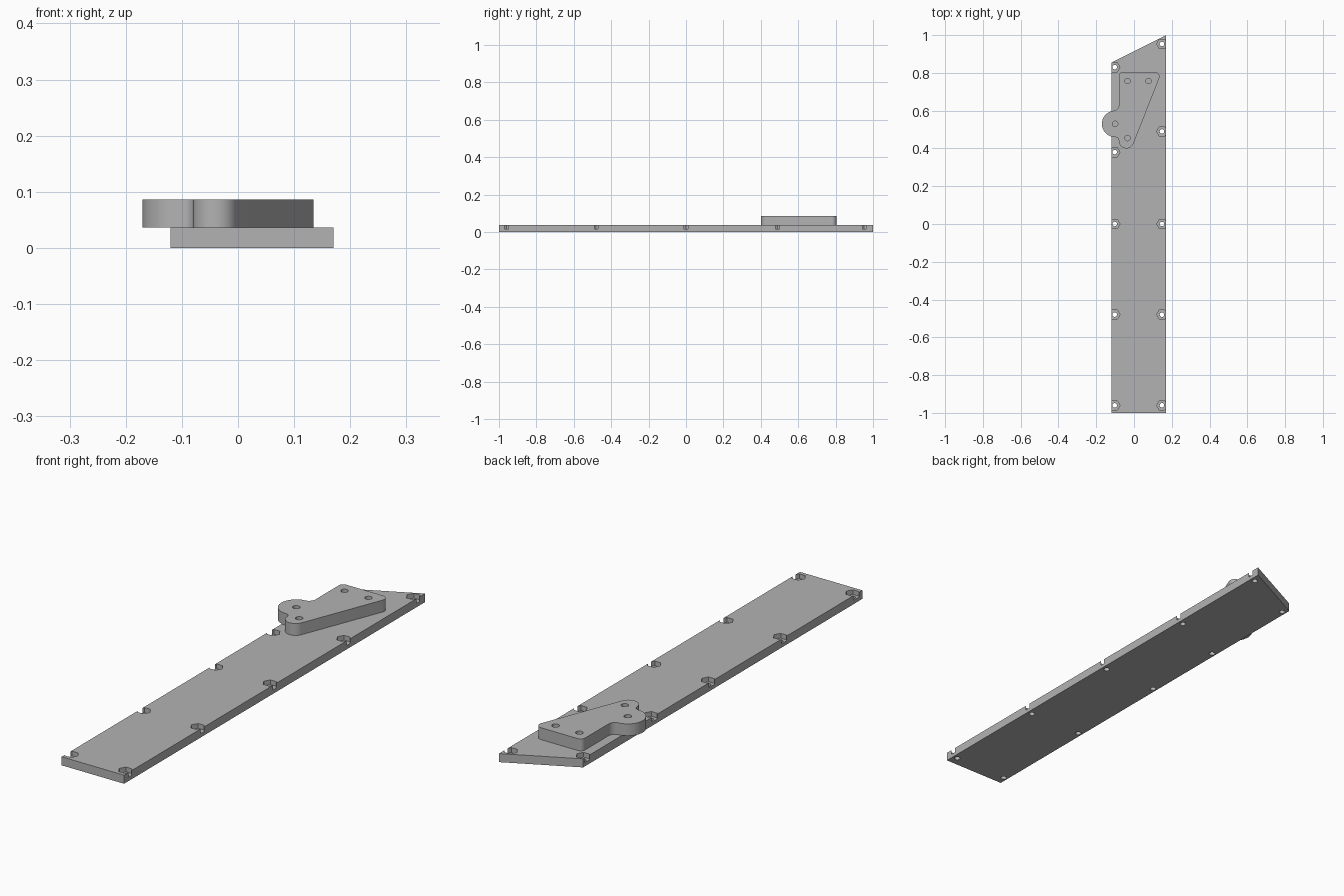
import bpy, bmesh
from math import sin, cos, radians
from mathutils import Matrix

cube = bpy.data.objects.get("Cube")
if cube:
    bpy.data.objects.remove(cube, do_unlink=True)

GREY = (0.45, 0.45, 0.45, 1)
grey = bpy.data.materials.new("plain grey")
grey.use_nodes = True
grey.diffuse_color = GREY
grey.node_tree.nodes["Principled BSDF"].inputs["Base Color"].default_value = GREY


def make_object(name, bm):
    bmesh.ops.recalc_face_normals(bm, faces=bm.faces[:])
    mesh = bpy.data.meshes.new(name)
    bm.to_mesh(mesh)
    bm.free()
    mesh.materials.append(grey)
    obj = bpy.data.objects.new(name, mesh)
    bpy.context.collection.objects.link(obj)
    return obj


def extrude_outline(name, outline, z0, z1):
    bm = bmesh.new()
    face = bm.faces.new([bm.verts.new((x, y, z0)) for x, y in outline])
    grown = bmesh.ops.extrude_face_region(bm, geom=[face])["geom"]
    top = [v for v in grown if isinstance(v, bmesh.types.BMVert)]
    bmesh.ops.translate(bm, verts=top, vec=(0, 0, z1 - z0))
    return make_object(name, bm)


def drill(obj, spots, radius, sides, z0, z1):
    """Cut a prism with the given number of sides at every spot."""
    bm = bmesh.new()
    for x, y in spots:
        bmesh.ops.create_cone(
            bm, cap_ends=True, segments=sides, radius1=radius, radius2=radius, depth=z1 - z0,
            matrix=Matrix.Translation((x, y, (z0 + z1) / 2)) @ Matrix.Rotation(radians(90), 4, 'Z'))
    # keep a hexagon's points along y
    if sides == 6:
        for v in bm.verts:
            x, y = min(spots, key=lambda s: (s[0] - v.co.x) ** 2 + (s[1] - v.co.y) ** 2)
            if abs(v.co.y - y) < 1e-4:
                bmesh.ops.rotate(bm, verts=bm.verts[:], cent=(0, 0, 0), matrix=Matrix.Identity(3))
    cutter = make_object("hole_cutter", bm)
    cutter.hide_render = True
    cut = obj.modifiers.new("holes", 'BOOLEAN')
    cut.operation = 'DIFFERENCE'
    cut.solver = 'EXACT'
    cut.object = cutter
    bpy.context.view_layer.objects.active = obj
    bpy.ops.object.modifier_apply(modifier=cut.name)
    bpy.data.objects.remove(cutter, do_unlink=True)


def arc(cx, cy, r, start, end, steps=16):
    angles = [radians(start + (end - start) * i / steps) for i in range(steps + 1)]
    return [(cx + r * cos(a), cy + r * sin(a)) for a in angles]


# Base plate with a slanted back end, hexagonal nut pockets and screw holes
PLATE_TOP = 0.036
plate = extrude_outline("base_plate", [(-0.12, -1), (0.17, -1), (0.17, 1), (-0.12, 0.855)],
                        0, PLATE_TOP)
screws = [(-0.102, y) for y in (-0.96, -0.48, 0, 0.38, 0.83)]
screws += [(0.148, y) for y in (-0.96, -0.48, 0, 0.49, 0.953)]
drill(plate, screws, 0.028, 6, 0.016, 0.06)
drill(plate, screws, 0.012, 24, -0.02, 0.06)

# Raised bracket with a round ear on the right
outline = (arc(0.11, 0.78, 0.025, -22, 90) + arc(-0.06, 0.785, 0.02, 90, 180)
           + arc(-0.11, 0.6295, 0.03, 0, -84) + arc(-0.10, 0.53, 0.07, 96, 269, 32)
           + arc(-0.10, 0.44, 0.02, 90, 2) + arc(-0.04, 0.44, 0.04, 180, 338))
bracket = extrude_outline("bracket", outline, PLATE_TOP, 0.086)
drill(bracket, [(-0.10, 0.53), (-0.034, 0.757), (0.077, 0.757), (-0.034, 0.455)],
      0.0145, 24, 0.02, 0.1)

# Smooth curved walls, keep the edges sharp
for obj in (plate, bracket):
    bpy.ops.object.select_all(action='DESELECT')
    obj.select_set(True)
    bpy.context.view_layer.objects.active = obj
    bpy.ops.object.shade_smooth_by_angle(angle=radians(30))
